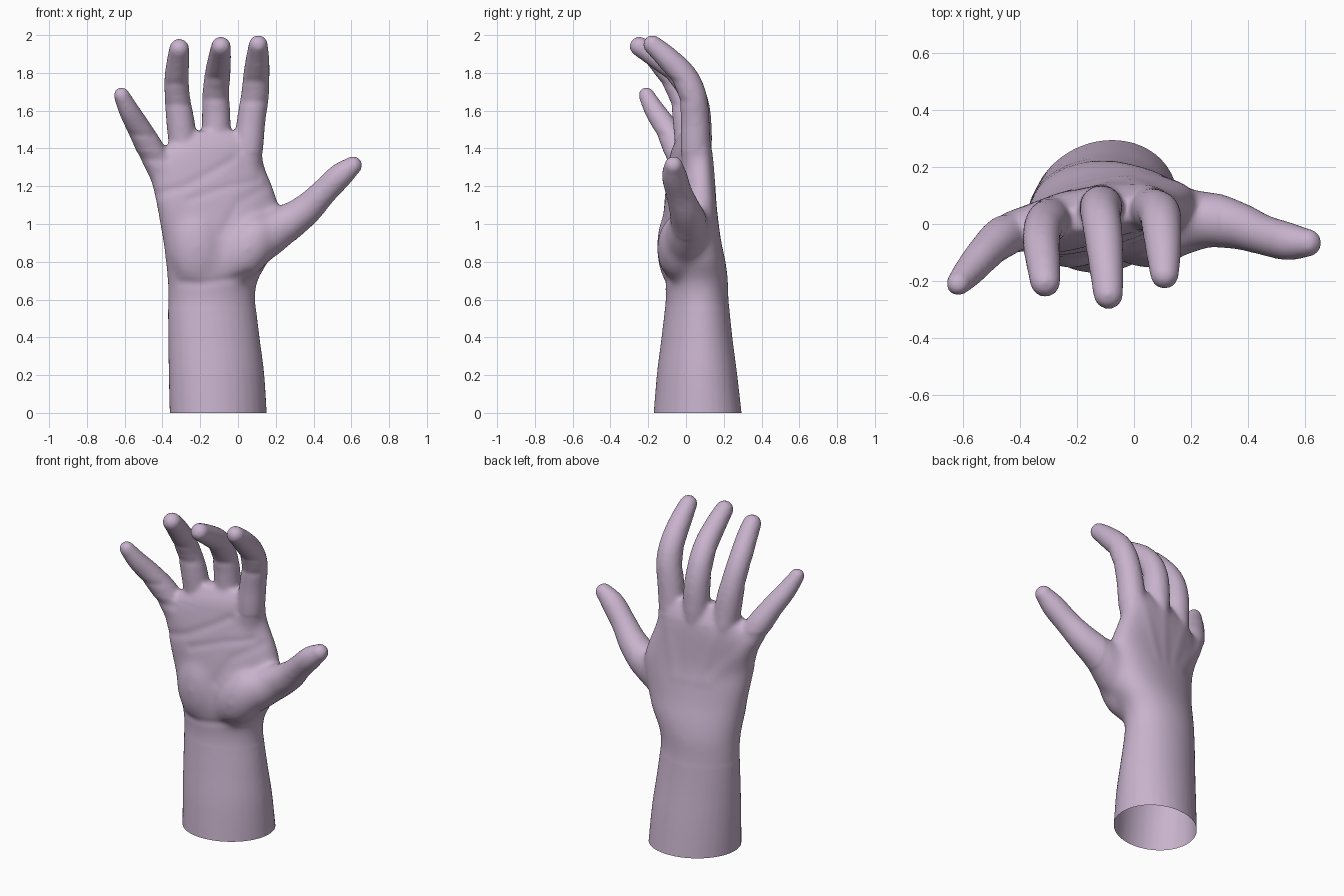
import bpy, bmesh, math
from mathutils import Vector, Matrix
from mathutils.geometry import intersect_point_line

cube = bpy.data.objects.get("Cube")
if cube:
    bpy.data.objects.remove(cube, do_unlink=True)

SIDES = 32


def spline(points, steps=6):
    """Smooth Catmull-Rom interpolation through tuples of any length."""
    pts = [points[0]] + list(points) + [points[-1]]
    result = []
    for a, b, c, d in zip(pts, pts[1:], pts[2:], pts[3:]):
        for i in range(steps):
            t = i / steps
            result.append([
                q + t / 2 * (r - p + t * (2 * p - 5 * q + 4 * r - s + t * (3 * (q - r) + s - p)))
                for p, q, r, s in zip(a, b, c, d)])
    return result + [list(points[-1])]


def skin(bm, rings):
    """Join consecutive rings into a closed tube."""
    loops = [[bm.verts.new(co) for co in ring] for ring in rings]
    for low, high in zip(loops, loops[1:]):
        for i in range(SIDES):
            j = (i + 1) % SIDES
            bm.faces.new((low[i], low[j], high[j], high[i]))
    bm.faces.new(loops[0][::-1])
    bm.faces.new(loops[-1])


def ellipsoid(bm, centre, radii, tilt=0.0):
    matrix = (Matrix.Translation(centre) @ Matrix.Rotation(tilt, 4, 'Y')
              @ Matrix.Diagonal((*radii, 1)))
    bmesh.ops.create_uvsphere(bm, u_segments=SIDES, v_segments=16, radius=1, matrix=matrix)


def forearm_and_palm(bm, sections):
    """Skewed oval forearm that turns into a boxier, slanted palm."""
    rings = []
    for z, x0, x1, y0, y1 in spline(sections):
        cx, cy, rx, ry = (x0 + x1) / 2, (y0 + y1) / 2, (x1 - x0) / 2, (y1 - y0) / 2
        palm = min(max((z - 0.6) / 0.5, 0), 1)
        skew, power = 0.11 * (1 - palm), 1 - 0.12 * palm
        ring = []
        for i in range(SIDES):
            a = math.tau * i / SIDES
            c, s = (math.copysign(abs(f) ** power, f) for f in (math.cos(a), math.sin(a + skew)))
            ring.append((cx + rx * c, cy + ry * s + 0.18 * palm * rx * c, z))
        rings.append(ring)
    skin(bm, rings)


def finger(bm, path):
    """Round tube along (x, y, z, radius) points with a ball at the tip."""
    points = spline(path)
    rings = []
    for i, (x, y, z, radius) in enumerate(points):
        before, after = points[max(i - 1, 0)], points[min(i + 1, len(points) - 1)]
        along = (Vector(after[:3]) - Vector(before[:3])).normalized()
        side = along.cross(Vector((0, 1, 0))).normalized()
        up = side.cross(along)
        angles = [math.tau * k / SIDES for k in range(SIDES)]
        rings.append([Vector((x, y, z)) + radius * (side * math.cos(a) + up * math.sin(a))
                      for a in angles])
    skin(bm, rings)
    *tip, radius = points[-1]
    ellipsoid(bm, tip, (radius, radius, radius))


# Forearm and palm: height, then x range and y range
SECTIONS = [
    (-0.08, -0.36, 0.157, -0.178, 0.304), (0.2, -0.367, 0.14, -0.155, 0.272),
    (0.4, -0.37, 0.115, -0.13, 0.246), (0.6, -0.372, 0.093, -0.108, 0.226),
    (0.7, -0.374, 0.106, -0.113, 0.222), (0.8, -0.384, 0.16, -0.125, 0.208),
    (0.9, -0.397, 0.19, -0.12, 0.183), (1, -0.415, 0.21, -0.11, 0.164),
    (1.1, -0.433, 0.215, -0.1, 0.146), (1.2, -0.455, 0.185, -0.09, 0.136),
    (1.3, -0.473, 0.145, -0.08, 0.128), (1.37, -0.44, 0.128, -0.068, 0.124),
    (1.43, -0.36, 0.12, -0.045, 0.11), (1.49, -0.31, 0.1, -0.01, 0.08)]

# Digits from root to tip: x, y, z, radius
DIGITS = {
    "index": [(0.04, 0.055, 1.18, 0.065), (0.055, 0.05, 1.4, 0.078), (0.07, 0.048, 1.55, 0.076),
              (0.09, 0.035, 1.68, 0.074), (0.097, -0.012, 1.785, 0.07), (0.104, -0.1, 1.88, 0.062),
              (0.107, -0.178, 1.95, 0.051)],
    "middle": [(-0.115, 0.05, 1.2, 0.07), (-0.115, 0.06, 1.52, 0.076), (-0.117, 0.033, 1.69, 0.071),
               (-0.107, -0.042, 1.8, 0.068), (-0.097, -0.15, 1.88, 0.061), (-0.09, -0.247, 1.94, 0.053)],
    "ring": [(-0.27, 0.03, 1.2, 0.07), (-0.3, 0.01, 1.5, 0.076), (-0.32, -0.018, 1.66, 0.068),
             (-0.325, -0.072, 1.77, 0.065), (-0.317, -0.145, 1.865, 0.06), (-0.311, -0.203, 1.928, 0.054)],
    "little": [(-0.34, -0.005, 1.15, 0.075), (-0.45, -0.04, 1.37, 0.074), (-0.52, -0.1, 1.5, 0.064),
               (-0.577, -0.165, 1.6, 0.055), (-0.617, -0.21, 1.683, 0.043)],
    "thumb": [(0.04, 0.0, 0.84, 0.1), (0.14, 0.0, 0.925, 0.115), (0.25, 0.015, 1.0, 0.102),
              (0.36, -0.005, 1.075, 0.084), (0.45, -0.037, 1.165, 0.071), (0.54, -0.061, 1.255, 0.067),
              (0.609, -0.066, 1.31, 0.05)]}

bm = bmesh.new()
forearm_and_palm(bm, SECTIONS)
for path in DIGITS.values():
    finger(bm, path)

# Fleshy mounds at the thumb root and the outer heel of the palm
ellipsoid(bm, (0.05, -0.04, 0.87), (0.13, 0.115, 0.2), 0.6)
ellipsoid(bm, (-0.22, -0.045, 0.88), (0.15, 0.11, 0.23), -0.05)

mesh = bpy.data.meshes.new("hand")
bm.to_mesh(mesh)
bm.free()
hand = bpy.data.objects.new("hand", mesh)
bpy.context.collection.objects.link(hand)

# Fuse the parts into one smooth skin
remesh = hand.modifiers.new("fuse", 'REMESH')
remesh.mode = 'VOXEL'
remesh.voxel_size = 0.011
soften = hand.modifiers.new("soften", 'SMOOTH')
soften.factor = 0.5
soften.iterations = 14
fused = bpy.data.meshes.new_from_object(hand.evaluated_get(bpy.context.evaluated_depsgraph_get()))
hand.modifiers.clear()
hand.data = fused

# Relief lines as (x, z) points: side (-1 palm, 1 back), height, width
RELIEF = [
    (-1, -0.005, 0.026, [(-0.42, 1.16), (-0.28, 1.2), (-0.13, 1.28), (-0.03, 1.34)]),
    (-1, -0.004, 0.024, [(-0.25, 1.13), (-0.05, 1.2), (0.1, 1.23)]),
    (-1, -0.004, 0.03, [(0.15, 1.2), (0.0, 1.11), (-0.08, 0.96)]),
    (-1, -0.005, 0.024, [(-0.3, 0.69), (-0.2, 0.685), (-0.02, 0.71), (0.05, 0.74)])]
for name, root in (("index", 1.42), ("middle", 1.45), ("ring", 1.4), ("little", 1.3)):
    path = DIGITS[name]
    x = path[1][0]
    # Tendon running to the knuckle on the back
    RELIEF.append((1, 0.003, 0.035, [(-0.1 + 0.4 * (x + 0.1), 1.05), (x, root)]))
    # Bending creases on the palm side of the joints
    for px, py, pz, radius in path[-4:-2]:
        RELIEF.append((-1, -0.004, 0.022, [(px - radius, pz - 0.03), (px + radius, pz - 0.03)]))


def distance(point, line):
    best = 9
    for a, b in zip(line, line[1:]):
        a, b = Vector((*a, 0)), Vector((*b, 0))
        t = intersect_point_line(point, a, b)[1]
        best = min(best, (point - a.lerp(b, min(max(t, 0), 1))).length)
    return best


bm = bmesh.new()
bm.from_mesh(fused)

# Blend the mounds and digit roots further into the palm
palm_verts = [v for v in bm.verts if 0.55 < v.co.z < 1.38 and v.co.x < 0.3]
for step in range(25):
    bmesh.ops.smooth_vert(bm, verts=palm_verts, factor=0.5,
                          use_axis_x=True, use_axis_y=True, use_axis_z=True)

bm.normal_update()
for vert in bm.verts:
    flat = Vector((vert.co.x, vert.co.z, 0))
    if flat.y < 0.6:
        continue
    push = 0
    for side, height, width, line in RELIEF:
        facing = side * vert.normal.y
        if facing > 0.1:
            push += height * min(facing * 1.5, 1) * math.exp(-(distance(flat, line) / width) ** 2)
    vert.co += vert.normal * push

# Open wrist end, cut flat at the ground
bmesh.ops.bisect_plane(bm, geom=bm.verts[:] + bm.edges[:] + bm.faces[:],
                       plane_co=(0, 0, 0), plane_no=(0, 0, 1), clear_inner=True)
for face in bm.faces:
    face.smooth = True
bm.to_mesh(fused)
bm.free()

# Single skin colour
skin_material = bpy.data.materials.new("lilac skin")
skin_material.use_nodes = True
colour = (0.58, 0.45, 0.61, 1)
skin_material.diffuse_color = colour
skin_material.node_tree.nodes["Principled BSDF"].inputs["Base Color"].default_value = colour
fused.materials.clear()
fused.materials.append(skin_material)
